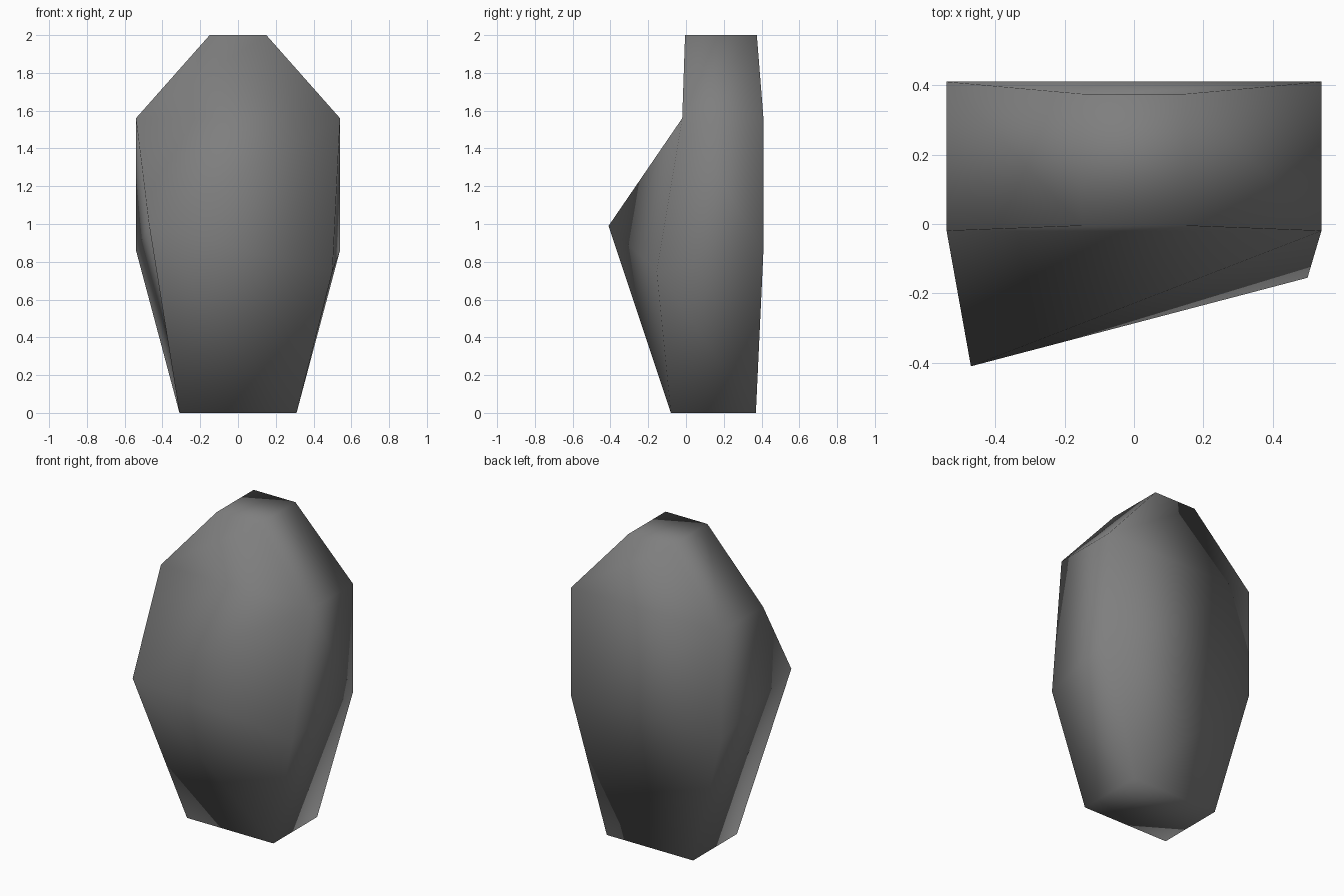
import bpy
import bmesh

cube = bpy.data.objects.get("Cube")
if cube:
    bpy.data.objects.remove(cube, do_unlink=True)


def material(name, color):
    mat = bpy.data.materials.new(name)
    mat.use_nodes = True
    mat.diffuse_color = color
    mat.node_tree.nodes["Principled BSDF"].inputs["Base Color"].default_value = color
    return mat


def level(half_width, front, back, z):
    """Four corners: front right, front left, back left, back right."""
    w = half_width
    return [(-w, front, z), (w, front, z), (w, back, z), (-w, back, z)]


# Cross-sections from the base up; the middle one has the skewed ridge in front
levels = [
    level(0.31, -0.08, 0.37, 0),
    [(-0.47, -0.41, 0.99), (0.5, -0.155, 0.75), (0.54, 0.41, 0.86), (-0.54, 0.41, 0.86)],
    level(0.54, -0.02, 0.41, 1.56),
    level(0.15, -0.005, 0.375, 2),
]

bm = bmesh.new()
rings = [[bm.verts.new(p) for p in lv] for lv in levels]
bm.faces.new(rings[0][::-1])
bm.faces.new(rings[-1])

# Walls: bent panels are split along their outward fold, flat ones stay quads.
# "rise" folds from lower start to upper end, "fall" from lower end to upper start.
folds = [
    ["fall", "fall", None, "rise"],
    ["rise", "fall", None, "rise"],
    [None, None, None, None],
]
for low, high, row in zip(rings, rings[1:], folds):
    for i, fold in enumerate(row):
        j = (i + 1) % len(low)
        a, b, c, d = low[i], low[j], high[j], high[i]
        if fold == "rise":
            panels = [(a, b, c), (a, c, d)]
        elif fold == "fall":
            panels = [(a, b, d), (b, c, d)]
        else:
            panels = [(a, b, c, d)]
        for p in panels:
            bm.faces.new(p)

# The sides bulge around the rear middle corners
bmesh.ops.recalc_face_normals(bm, faces=bm.faces)
for f in bm.faces:
    f.smooth = True

mesh = bpy.data.meshes.new("faceted_shell")
bm.to_mesh(mesh)
bm.free()
mesh.materials.append(material("dark_grey", (0.21, 0.21, 0.21, 1)))
shell = bpy.data.objects.new("faceted_shell", mesh)
bpy.context.scene.collection.objects.link(shell)
